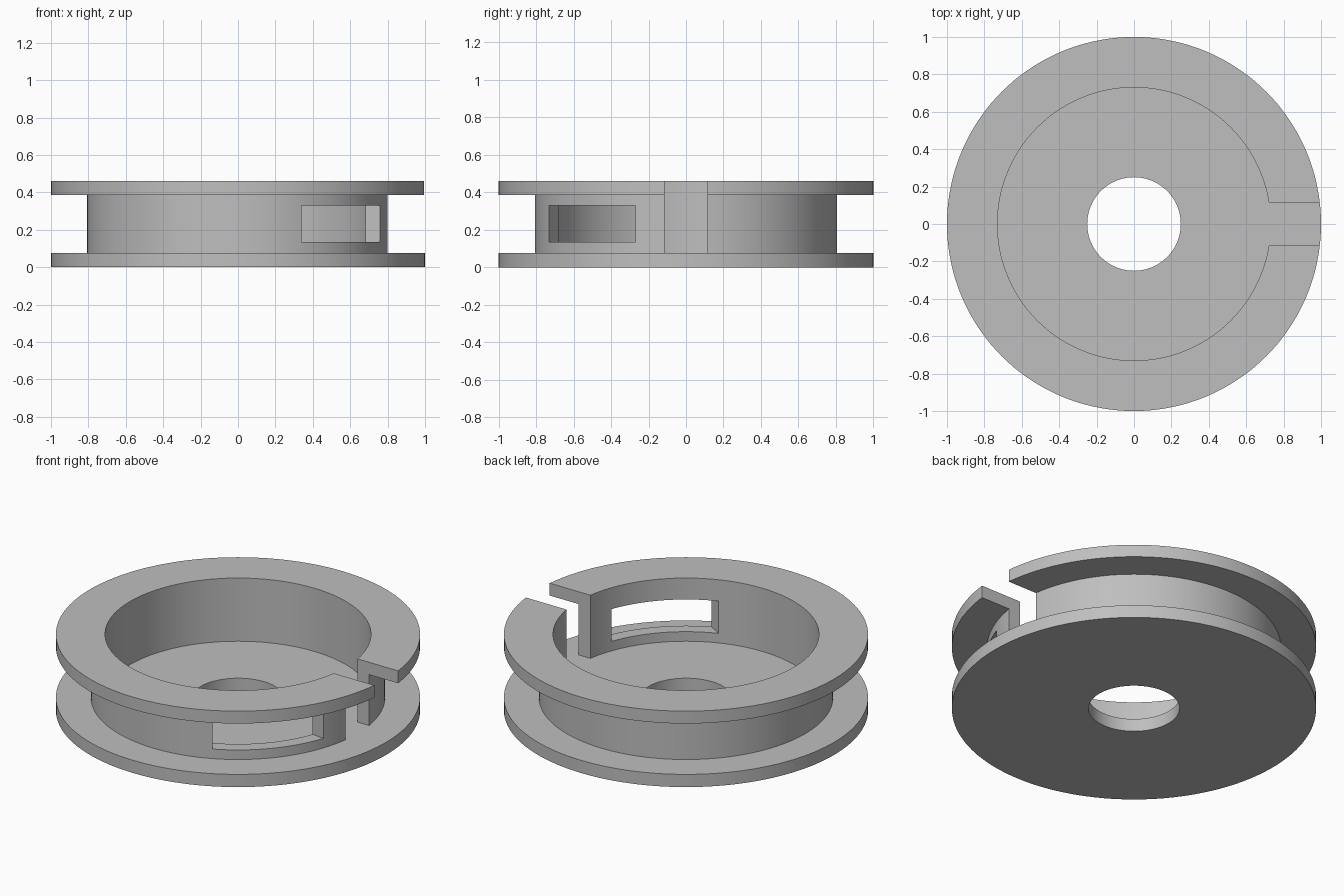
import bpy, bmesh, math
from mathutils import Vector

if "Cube" in bpy.data.objects:
    bpy.data.objects.remove(bpy.data.objects["Cube"], do_unlink=True)

SEGMENTS = 144
HOLE, INNER, OUTER, RIM = 0.25, 0.73, 0.807, 1.0
FLOOR, FLANGE, TOP = 0.077, 0.385, 0.46

grey = bpy.data.materials.new("plain grey")
grey.use_nodes = True
colour = (0.52, 0.52, 0.52, 1)
grey.diffuse_color = colour
grey.node_tree.nodes["Principled BSDF"].inputs["Base Color"].default_value = colour


def add_object(name, bm):
    bmesh.ops.recalc_face_normals(bm, faces=bm.faces)
    mesh = bpy.data.meshes.new(name)
    bm.to_mesh(mesh)
    bm.free()
    mesh.materials.append(grey)
    obj = bpy.data.objects.new(name, mesh)
    bpy.context.collection.objects.link(obj)
    return obj


def lathe(name, profile):
    """Turn a closed (radius, height) profile around the z axis."""
    bm = bmesh.new()
    rings = []
    for i in range(SEGMENTS):
        a = math.tau * i / SEGMENTS
        rings.append([bm.verts.new((r * math.cos(a), r * math.sin(a), z)) for r, z in profile])
    n = len(profile)
    for i, ring in enumerate(rings):
        following = rings[(i + 1) % SEGMENTS]
        for j in range(n):
            k = (j + 1) % n
            bm.faces.new((ring[j], following[j], following[k], ring[k]))
    return add_object(name, bm)


def prism(name, outline, low, high):
    """Extrude a flat outline between two heights."""
    bm = bmesh.new()
    face = bm.faces.new([bm.verts.new((p[0], p[1], low)) for p in outline])
    extruded = bmesh.ops.extrude_face_region(bm, geom=[face])["geom"]
    verts = [v for v in extruded if isinstance(v, bmesh.types.BMVert)]
    bmesh.ops.translate(bm, verts=verts, vec=(0, 0, high - low))
    return add_object(name, bm)


def activate(obj):
    bpy.ops.object.select_all(action="DESELECT")
    obj.select_set(True)
    bpy.context.view_layer.objects.active = obj


def cut(obj, cutter):
    cutter.hide_render = True
    mod = obj.modifiers.new("cut", "BOOLEAN")
    mod.operation = "DIFFERENCE"
    mod.solver = "EXACT"
    mod.object = cutter
    activate(obj)
    bpy.ops.object.modifier_apply(modifier=mod.name)
    bpy.data.objects.remove(cutter, do_unlink=True)


# Lower disc with the axle hole
base = lathe("base_disc", [(HOLE, 0), (RIM, 0), (RIM, FLOOR), (HOLE, FLOOR)])

# Hub wall with the upper flange
hub = lathe("hub_wall_and_flange", [
    (INNER, FLOOR), (OUTER, FLOOR), (OUTER, FLANGE),
    (RIM, FLANGE), (RIM, TOP), (INNER, TOP)])

# Slot through wall and flange
half = 0.114
cut(hub, prism("slot_cutter", [(0.5, -half), (1.2, -half), (1.2, half), (0.5, half)],
               FLOOR - 0.1, TOP + 0.1))

# Window in the wall, its ends running from the inner to the outer face
ends = [(Vector((0.682, -0.26)), Vector((0.762, -0.27))),
        (Vector((0.26, -0.682)), Vector((0.343, -0.733)))]
(a0, a1), (b0, b1) = [(p.lerp(q, -0.5), p.lerp(q, 4)) for p, q in ends]
cut(hub, prism("window_cutter", [a0, a1, b1, b0], 0.135, 0.33))

# Smooth round faces, sharp edges
for part in (base, hub):
    activate(part)
    bpy.ops.object.shade_smooth_by_angle(angle=math.radians(30))
